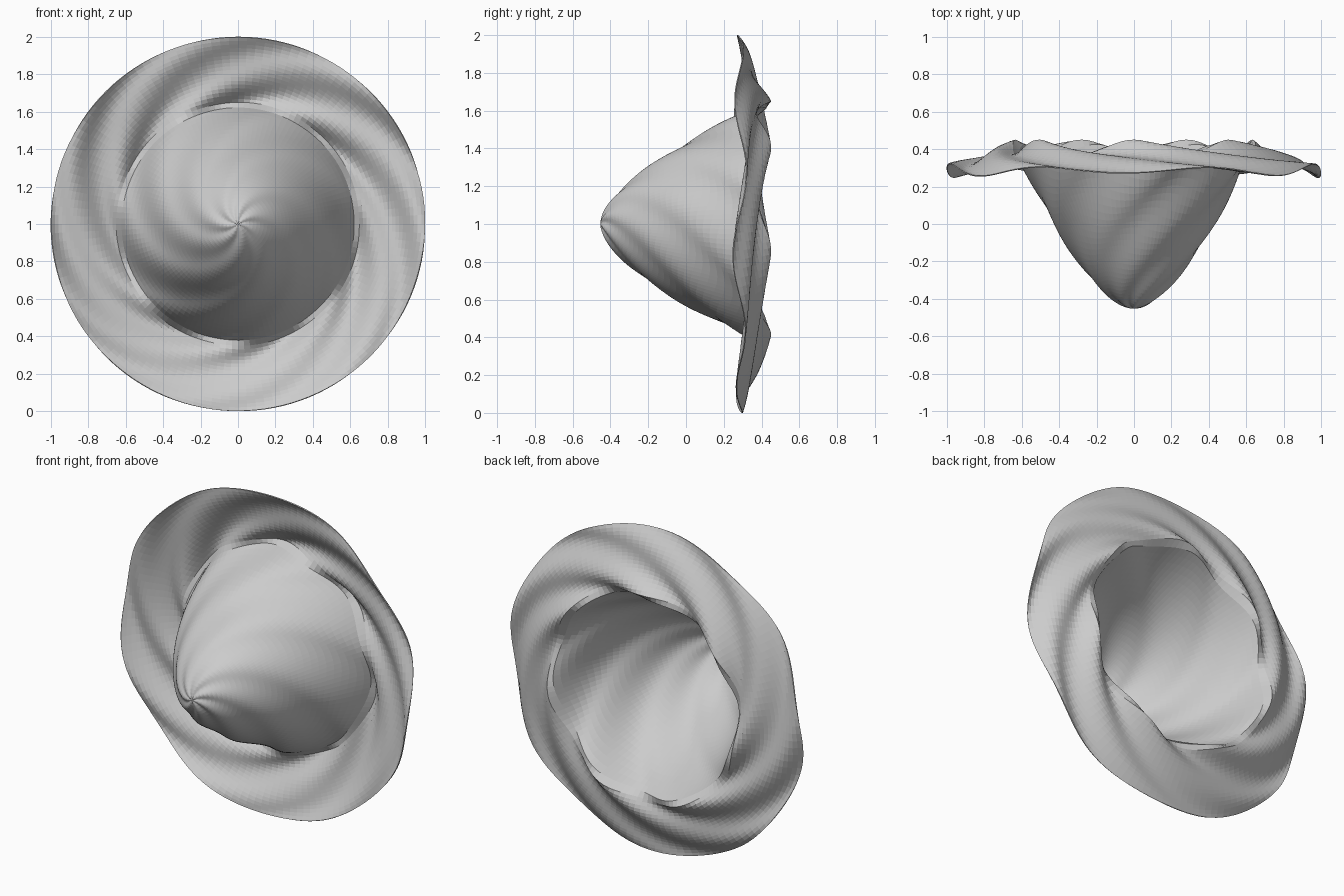
import bpy, bmesh
from math import sin, cos, pi

cube = bpy.data.objects.get("Cube")
if cube:
    bpy.data.objects.remove(cube)

SEGMENTS = 128
FOLDS = 7          # number of spiral folds
TWIST = 3.7        # how far each fold swirls per unit of radius
CROWN_R, RIM_R = 0.62, 0.65


def brim_fraction(r):
    return (r - RIM_R) / (1 - RIM_R)


def depth(r):
    """Unwrinkled profile: rounded cone, narrow lip, drooping brim."""
    if r <= CROWN_R:
        return -0.45 + 0.84 * (r / CROWN_R) ** 1.65
    return 0.41 - 0.125 * brim_fraction(r) ** 1.1


def fold(r, a):
    """Swirling folds: faint on the crown, strongest at the rim and brim edge."""
    if r < RIM_R:
        amp = 0.006 * min(1, r / 0.08) + 0.032 * (r / RIM_R) ** 3
    else:
        t = brim_fraction(r)
        amp = 0.038 * (1 - 0.55 * sin(pi * t)) * (1 - 0.65 * t * cos(a) ** 2)
    return amp * cos(FOLDS * (a - TWIST * (r - RIM_R)))


# cloth material
cloth = bpy.data.materials.new("grey cloth")
cloth.use_nodes = True
grey = (0.6, 0.6, 0.6, 1)
cloth.diffuse_color = grey
cloth.node_tree.nodes["Principled BSDF"].inputs["Base Color"].default_value = grey

# rings from the tip out to the edge of the brim
radii = [CROWN_R * i / 32 for i in range(1, 33)]
radii += [RIM_R + (1 - RIM_R) * i / 18 for i in range(19)]

bm = bmesh.new()
tip = bm.verts.new((0, depth(0), 1))
rings = []
for r in radii:
    angles = [2 * pi * i / SEGMENTS for i in range(SEGMENTS)]
    rings.append([bm.verts.new((r * sin(a), depth(r) + fold(r, a), 1 + r * cos(a)))
                  for a in angles])

for i in range(SEGMENTS):
    j = (i + 1) % SEGMENTS
    bm.faces.new((tip, rings[0][i], rings[0][j]))
    for inner, outer in zip(rings, rings[1:]):
        bm.faces.new((inner[i], outer[i], outer[j], inner[j]))
bmesh.ops.recalc_face_normals(bm, faces=bm.faces)

mesh = bpy.data.meshes.new("wavy_hat")
bm.to_mesh(mesh)
bm.free()
mesh.materials.append(cloth)
hat = bpy.data.objects.new("wavy_hat", mesh)
bpy.context.collection.objects.link(hat)

# thin cloth thickness
thick = hat.modifiers.new("thickness", "SOLIDIFY")
thick.thickness = 0.006
thick.offset = 0
